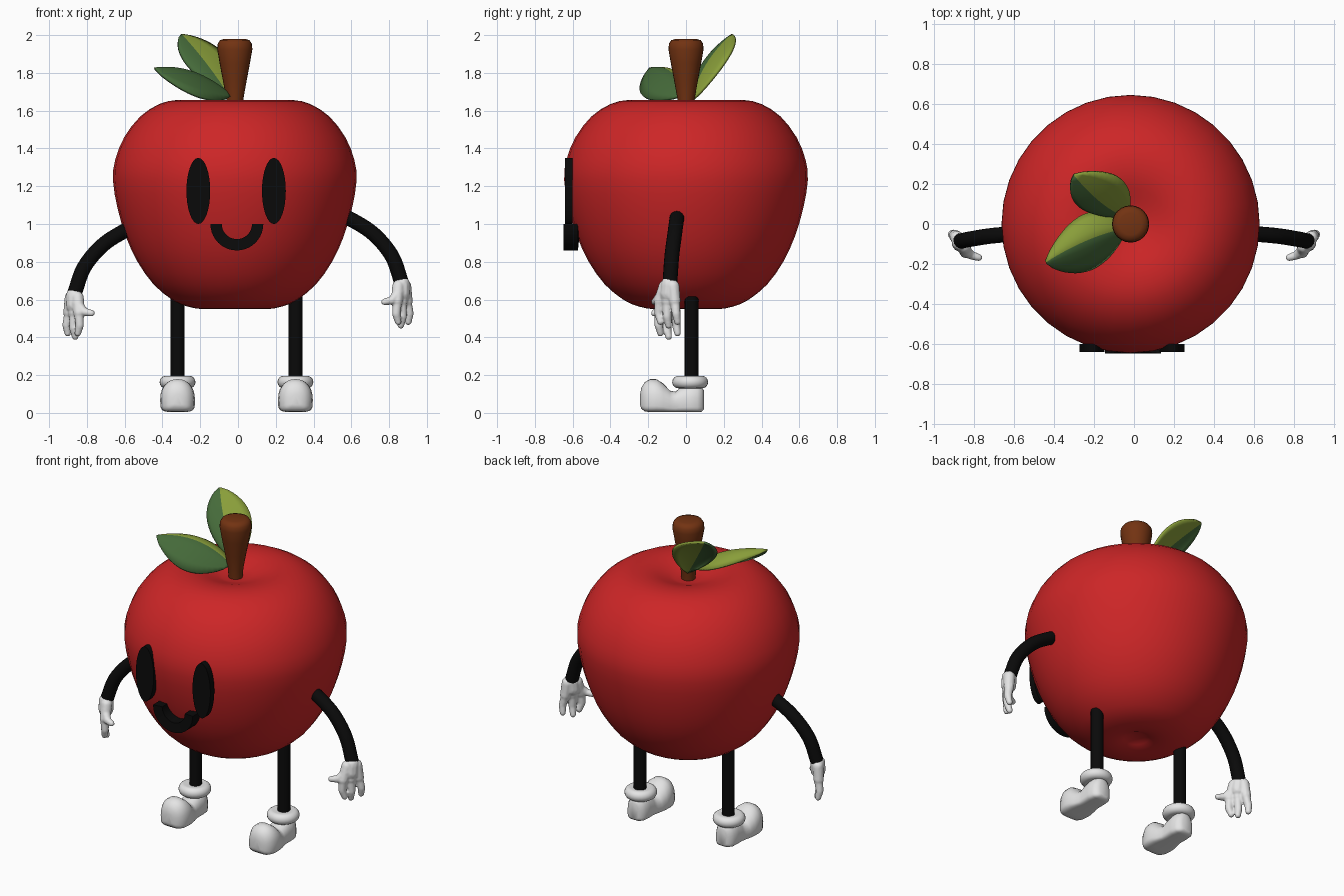
import bpy, bmesh, math
from mathutils import Vector, Matrix

if "Cube" in bpy.data.objects:
    bpy.data.objects.remove(bpy.data.objects["Cube"])


def material(name, rgb):
    m = bpy.data.materials.new(name)
    m.diffuse_color = (*rgb, 1)
    m.use_nodes = True
    m.node_tree.nodes["Principled BSDF"].inputs["Base Color"].default_value = m.diffuse_color
    return m


RED = material("apple red", (0.61, 0.019, 0.02))
BLACK = material("soft black", (0.003, 0.003, 0.003))
WHITE = material("glove white", (0.78, 0.78, 0.78))
BROWN = material("stem brown", (0.17, 0.033, 0.006))
LIGHT = material("light leaf green", (0.25, 0.34, 0.042))
DARK = material("dark leaf green", (0.06, 0.145, 0.042))
CX = -0.017  # axis of the fruit


def finish(name, bm, mats, angle=40):
    bmesh.ops.remove_doubles(bm, verts=bm.verts, dist=1e-5)
    bmesh.ops.recalc_face_normals(bm, faces=bm.faces)
    me = bpy.data.meshes.new(name)
    bm.to_mesh(me)
    bm.free()
    for m in mats:
        me.materials.append(m)
    for p in me.polygons:
        p.use_smooth = True
    me.set_sharp_from_angle(angle=math.radians(angle))
    ob = bpy.data.objects.new(name, me)
    bpy.context.collection.objects.link(ob)
    return ob


def loft(name, rings, mat, angle=40):
    """Skin a stack of closed rings and cap both ends."""
    bm = bmesh.new()
    vs = [[bm.verts.new(p) for p in ring] for ring in rings]
    n = len(vs[0])
    for a, b in zip(vs, vs[1:]):
        for i in range(n):
            j = (i + 1) % n
            bm.faces.new((a[i], a[j], b[j], b[i]))
    bm.faces.new(vs[0])
    bm.faces.new(vs[-1])
    return finish(name, bm, [mat], angle)


def spline(pts, steps):
    """Catmull-Rom curve through the points."""
    p = [Vector(q) for q in pts]
    p = [2 * p[0] - p[1]] + p + [2 * p[-1] - p[-2]]
    out = []
    for i in range(1, len(p) - 2):
        a, b, c, d = p[i - 1:i + 3]
        for s in range(steps):
            t = s / steps
            out.append(0.5 * (2 * b + (c - a) * t + (2 * a - 5 * b + 4 * c - d) * t * t
                              + (3 * b - a - 3 * c + d) * t ** 3))
    return out + [p[-2]]


def lathe(name, profile, centre, mat, segs=32, angle=40):
    rings = [[(centre[0] + r * math.cos(k * math.tau / segs),
               centre[1] + r * math.sin(k * math.tau / segs), z) for k in range(segs)]
             for r, z in profile]
    return loft(name, rings, mat, angle)


def tube(name, pts, radius, mat, segs=16):
    rings = []
    for i, p in enumerate(pts):
        d = (pts[min(i + 1, len(pts) - 1)] - pts[max(i - 1, 0)]).normalized()
        u = d.cross(Vector((0, 1, 0))).normalized()
        v = d.cross(u)
        rings.append([p + radius * (u * math.cos(k * math.tau / segs) + v * math.sin(k * math.tau / segs))
                      for k in range(segs)])
    return loft(name, rings, mat)


# Fruit body, dimpled at the top and bottom
body = [(0.05, 0.575), (0.10, 0.555), (0.17, 0.549), (0.25, 0.563), (0.33, 0.598), (0.43, 0.68),
        (0.515, 0.80), (0.575, 0.93), (0.62, 1.08), (0.645, 1.23), (0.633, 1.34), (0.585, 1.46),
        (0.50, 1.57), (0.40, 1.635), (0.31, 1.656), (0.22, 1.65), (0.14, 1.625), (0.075, 1.605)]
lathe("apple_body", [(p[0], p[1]) for p in spline([(r, z, 0) for r, z in body], 2)],
      (CX, 0), RED, 36, 60)

# Stem
lathe("stem", [(0.04, 1.59), (0.045, 1.66), (0.063, 1.76), (0.08, 1.85), (0.093, 1.925),
               (0.09, 1.955), (0.078, 1.973), (0.055, 1.98)], (CX, 0), BROWN, 24, 60)


def leaf(name, base, ridge, tip, light_edge, dark_edge):
    """Leaf folded along its midrib, one half light and one half dark."""
    base, ridge, tip, le, de = map(Vector, (base, ridge, tip, light_edge, dark_edge))
    n, bm, rows = 16, bmesh.new(), []
    bulge = ((ridge - (le + de) / 2).normalized()) * 0.016
    for i in range(n + 1):
        t = i / n
        c = base * (2 * t - 1) * (t - 1) + ridge * 4 * t * (1 - t) + tip * t * (2 * t - 1)
        w = math.sin(math.pi * t) ** 0.75 if 0 < i < n else 0.02
        row = []
        for s in range(-4, 5):
            f = abs(s) / 4
            off = (le if s > 0 else de) - ridge
            row.append(bm.verts.new(c + w * (off * f + bulge * 4 * f * (1 - f))))
        rows.append(row)
    for a, b in zip(rows, rows[1:]):
        for s in range(8):
            f = bm.faces.new((a[s], a[s + 1], b[s + 1], b[s]))
            f.material_index = 0 if s >= 4 else 1
    ob = finish(name, bm, [LIGHT, DARK], 60)
    mod = ob.modifiers.new("thickness", "SOLIDIFY")
    mod.thickness = 0.014
    mod.offset = 0


leaf("front_leaf", (-0.04, -0.02, 1.68), (-0.235, -0.08, 1.80), (-0.44, -0.19, 1.822),
     (-0.25, 0.045, 1.745), (-0.215, -0.225, 1.675))
leaf("back_leaf", (-0.04, 0.04, 1.66), (-0.165, 0.11, 1.84), (-0.30, 0.245, 2.0),
     (-0.065, 0.225, 1.885), (-0.275, 0.09, 1.845))


def slab(name, outline, y0, y1):
    return loft(name, [[(x, y, z) for x, z in outline] for y in (y0, y1)], BLACK)


# Eyes and smile
for side, x in (("left", -0.21), ("right", 0.19)):
    slab(side + "_eye", [(x + 0.063 * math.cos(k * math.tau / 32), 1.175 + 0.175 * math.sin(k * math.tau / 32))
                         for k in range(32)], -0.64, -0.60)
smile_rings = []
for k in range(21):
    a = math.pi * (1 + k / 20)
    smile_rings.append([(-0.006 + r * math.cos(a), y, 1.0 + r * math.sin(a))
                        for r, y in ((0.08, -0.642), (0.14, -0.648), (0.14, -0.572), (0.08, -0.566))])
loft("smile", smile_rings, BLACK)


def capsule(bm, a, b, ra, rb):
    """Rounded tapered rod: convex hull of two spheres."""
    part = bmesh.new()
    for p, r in ((a, ra), (b, rb)):
        bmesh.ops.create_icosphere(part, subdivisions=2, radius=r, matrix=Matrix.Translation(p))
    hull = bmesh.ops.convex_hull(part, input=part.verts)
    junk = {v for v in hull["geom_interior"] if isinstance(v, bmesh.types.BMVert)}
    bmesh.ops.delete(part, geom=list(junk), context="VERTS")
    bmesh.ops.recalc_face_normals(part, faces=part.faces)
    me = bpy.data.meshes.new("tmp")
    part.to_mesh(me)
    part.free()
    bm.from_mesh(me)
    bpy.data.meshes.remove(me)


for side, s, dz in (("left", -1, -0.06), ("right", 1, 0.0)):
    def P(x, y, z):
        return Vector((s * x, y, z + dz))

    # Arm
    arm = [P(0.53, -0.045, 1.052), P(0.61, -0.05, 1.018), P(0.72, -0.06, 0.945),
           P(0.815, -0.075, 0.83), P(0.866, -0.085, 0.69)]
    tube(side + "_arm", spline(arm, 5), 0.039, BLACK)

    # Gloved hand: wrist, palm, three fingers and thumb fused together
    bm = bmesh.new()
    capsule(bm, P(0.868, -0.09, 0.68), P(0.866, -0.095, 0.63), 0.044, 0.045)
    for da in (-0.045, 0.0, 0.045):
        capsule(bm, P(0.867 + da * 0.4, -0.09 + da * 0.5, 0.67),
                P(0.868 + da * 0.6, -0.10 + da * 0.9, 0.59), 0.034, 0.031)
    fingers = (((0.842, -0.142, 0.58), (0.838, -0.145, 0.525), (0.848, -0.135, 0.482)),
               ((0.868, -0.10, 0.58), (0.872, -0.10, 0.51), (0.862, -0.092, 0.463)),
               ((0.896, -0.058, 0.58), (0.908, -0.052, 0.525), (0.902, -0.045, 0.482)))
    for a, b, c in fingers:
        capsule(bm, P(*a), P(*b), 0.026, 0.023)
        capsule(bm, P(*b), P(*c), 0.023, 0.018)
    capsule(bm, P(0.855, -0.12, 0.64), P(0.815, -0.155, 0.595), 0.03, 0.023)
    capsule(bm, P(0.815, -0.155, 0.595), P(0.775, -0.168, 0.588), 0.023, 0.018)
    hand = bpy.data.meshes.new(side + "_hand")
    bm.to_mesh(hand)
    bm.free()
    hand.materials.append(WHITE)
    ob = bpy.data.objects.new(side + "_hand", hand)
    bpy.context.collection.objects.link(ob)
    fuse = ob.modifiers.new("fuse", "REMESH")
    fuse.mode = "VOXEL"
    fuse.voxel_size = 0.006
    fuse.use_smooth_shade = True
    soft = ob.modifiers.new("soften", "SMOOTH")
    soft.factor = 0.5
    soft.iterations = 3

    # Leg
    x = -0.32 if s < 0 else 0.304
    lathe(side + "_leg", [(0.037, 0.12), (0.037, 0.615)], (x, 0.03), BLACK, 16)

    # Rolled cuff above the shoe
    cuff = [(0.03, 0.19)] + [(0.063 + 0.032 * math.cos(a), 0.163 + 0.033 * math.sin(a))
                             for a in [math.pi * (0.5 - k / 8) for k in range(9)]] + [(0.03, 0.13)]
    lathe(side + "_cuff", cuff, (x, 0.022), WHITE, 28, 60)

    # Shoe: round toe, dipped instep, ankle and heel
    sections = [(-0.243, 0.022, 0.04, 0.10), (-0.236, 0.05, 0.022, 0.135), (-0.218, 0.073, 0.008, 0.163),
                (-0.19, 0.087, 0.004, 0.179), (-0.155, 0.092, 0.004, 0.178), (-0.12, 0.088, 0.004, 0.155),
                (-0.085, 0.078, 0.004, 0.118), (-0.055, 0.069, 0.004, 0.112), (-0.03, 0.066, 0.004, 0.135),
                (0.02, 0.068, 0.004, 0.15), (0.06, 0.064, 0.004, 0.15), (0.083, 0.05, 0.006, 0.14),
                (0.094, 0.03, 0.018, 0.12)]
    rings = []
    for y, w, z0, z1 in sections:
        zm, ring = z0 + 0.38 * (z1 - z0), []
        for k in range(28):
            c, d = math.cos(k * math.tau / 28), math.sin(k * math.tau / 28)
            e = 0.9 if d > 0 else 0.45  # domed above, boxy sole below
            h = (z1 - zm) if d > 0 else (zm - z0)
            ring.append((x + w * math.copysign(abs(c) ** e, c), y, zm + h * math.copysign(abs(d) ** e, d)))
        rings.append(ring)
    loft(side + "_shoe", rings, WHITE, 55)
